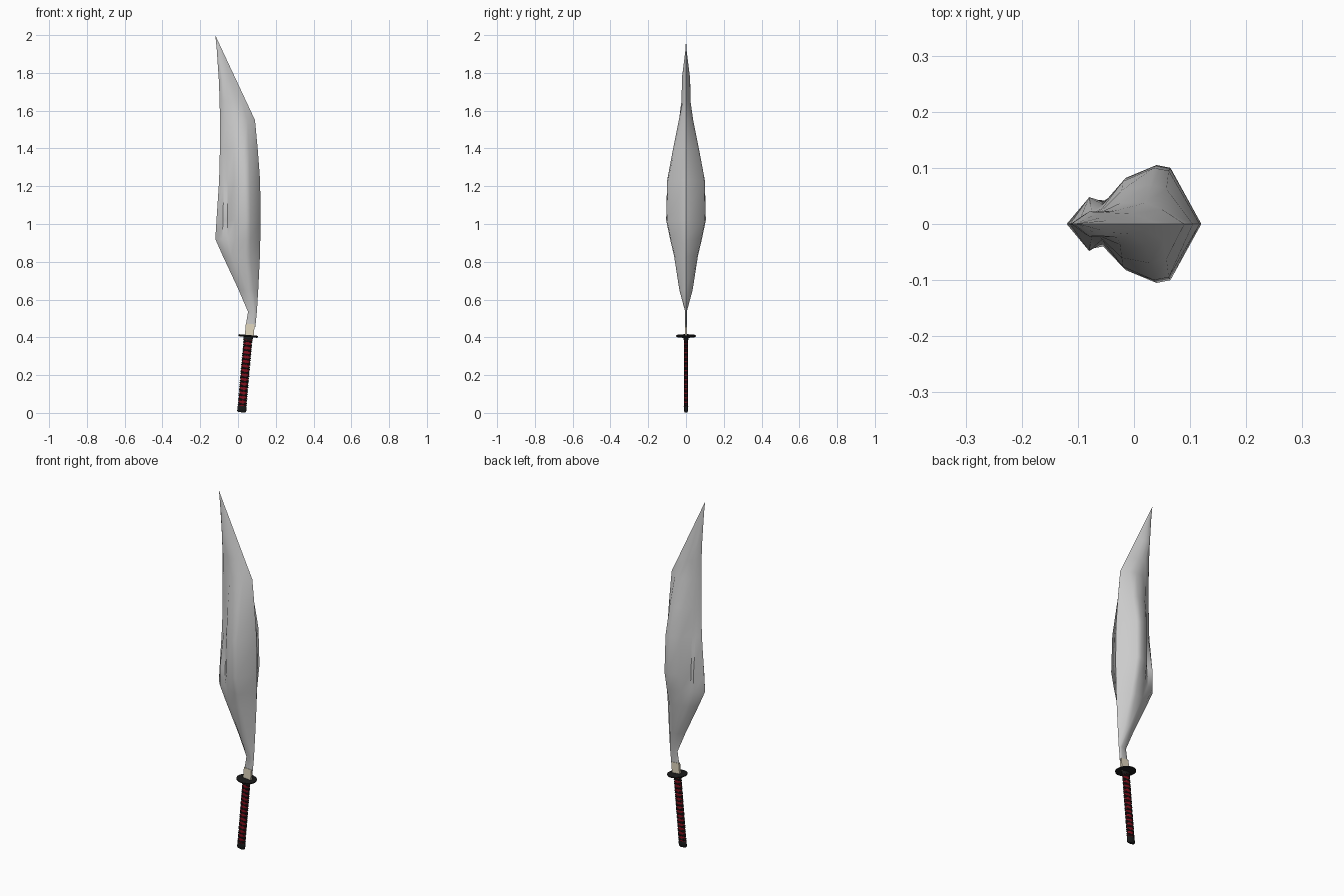
import bpy, bmesh, math
from mathutils import Matrix, Vector

if "Cube" in bpy.data.objects:
    bpy.data.objects.remove(bpy.data.objects["Cube"])


def material(name, color):
    m = bpy.data.materials.new(name)
    m.diffuse_color = (*color, 1)
    m.use_nodes = True
    m.node_tree.nodes["Principled BSDF"].inputs["Base Color"].default_value = m.diffuse_color
    return m


BLACK = material("black", (0.01, 0.01, 0.01))
RED = material("dark red", (0.22, 0.005, 0.012))
CREAM = material("cream", (0.75, 0.68, 0.52))

# The grip leans toward +x; local z runs along the grip
LEAN = Matrix.Translation((0.019, 0, 0.003)) @ Matrix.Rotation(math.radians(5), 4, 'Y')


def finish(bm, name, mat=None, matrix=None, angle=40):
    bmesh.ops.remove_doubles(bm, verts=bm.verts, dist=1e-5)
    bmesh.ops.recalc_face_normals(bm, faces=bm.faces)
    me = bpy.data.meshes.new(name)
    bm.to_mesh(me)
    bm.free()
    me.shade_smooth()
    me.set_sharp_from_angle(angle=math.radians(angle))
    if mat:
        me.materials.append(mat)
    ob = bpy.data.objects.new(name, me)
    bpy.context.collection.objects.link(ob)
    if matrix:
        ob.matrix_world = matrix


def loft(bm, rings):
    rows = [[bm.verts.new(p) for p in r] for r in rings]
    n = len(rows[0])
    for a, b in zip(rows, rows[1:]):
        for i in range(n):
            j = (i + 1) % n
            bm.faces.new((a[i], a[j], b[j], b[i]))
    bm.faces.new(rows[0])
    bm.faces.new(rows[-1])


def ellipse(rx, ry, z, n=24):
    return [(rx * math.cos(2 * math.pi * i / n), ry * math.sin(2 * math.pi * i / n), z)
            for i in range(n)]


def round_part(name, mat, profile, n=24):
    bm = bmesh.new()
    loft(bm, [ellipse(rx, ry, z, n) for rx, ry, z in profile])
    finish(bm, name, mat, LEAN)


def thin(z, left, right, half):
    return (z, left, right, [(left + (right - left) * k / 6, half) for k in range(1, 6)])


# Blade sections: height, left edge, right edge, then (x, half thickness)
sections = [
    thin(0.455, 0.04, 0.092, 0.004),
    thin(0.535, 0.053, 0.1, 0.004),
    (0.65, 0.004, 0.107, [(.018, .012), (.032, .025), (.045, .032), (.06, .035), (.082, .027)]),
    (0.83, -.08, 0.116, [(-.055, .03), (-.035, .04), (-.01, .055), (.04, .063), (.065, .058)]),
    (0.92, -.12, 0.118, [(-.082, .045), (-.055, .04), (-.015, .068), (.04, .084), (.065, .08)]),
    (1.02, -.114, 0.12, [(-.08, .048), (-.056, .035), (-.015, .082), (.04, .105), (.065, .1)]),
    (1.23, -.1, 0.117, [(-.075, .02), (-.057, .028), (-.02, .076), (.035, .1), (.062, .095)]),
    (1.39, -.096, 0.105, [(-.08, .016), (-.06, .024), (-.022, .06), (.03, .07), (.058, .062)]),
    (1.55, -.096, 0.09, [(-.08, .018), (-.058, .023), (-.025, .037), (.02, .038), (.05, .026)]),
    (1.65, -.097, 0.043, [(-.08, .021), (-.055, .023), (-.03, .024), (-.005, .018), (.02, .01)]),
    (1.77, -.102, -.013, [(-.09, .016), (-.08, .022), (-.06, .021), (-.045, .015), (-.03, .008)]),
    thin(1.93, -.113, -.088, 0.002),
    thin(2.0, -.12, -.12, 0),
]
bm = bmesh.new()
loft(bm, [[(l, 0, z)] + [(x, -h, z) for x, h in pts] + [(r, 0, z)]
          + [(x, h, z) for x, h in reversed(pts)] for z, l, r, pts in sections[:-1]])
# close the blade to its point
bm.faces.ensure_lookup_table()
bmesh.ops.delete(bm, geom=[bm.faces[-1]], context='FACES_ONLY')
tip = bm.verts.new((-0.12, 0, 2.0))
for e in [e for e in bm.edges if len(e.link_faces) == 1]:
    bm.faces.new((*e.verts, tip))
finish(bm, "blade", angle=50)

# Collar between guard and blade
bm = bmesh.new()
bmesh.ops.create_cube(bm, size=1, matrix=Matrix.Translation((0.005, 0, 0.435))
                      @ Matrix.Diagonal((0.047, 0.013, 0.07, 1)))
finish(bm, "collar", CREAM, LEAN)

# Guard disc, grip core and end caps
round_part("guard", BLACK, [(.047, .047, .4), (.053, .052, .403), (.053, .052, .408), (.047, .047, .411)], 32)
round_part("grip_core", RED, [(.021, .0095, .02), (.0215, .0095, .39)])
round_part("grip_top_ring", BLACK, [(.025, .012, .385), (.025, .012, .4)])
round_part("pommel", BLACK, [(.019, .007, 0), (.024, .011, .006), (.024, .012, .03), (.022, .011, .034)])

# Crossed cord wrapping around the grip
bm = bmesh.new()
count, sides, seg = 15, 6, 24
for k in range(count):
    z0 = 0.044 + k * 0.0238
    for slope in (-0.22, 0.22):
        grid = []
        for i in range(seg):
            a = 2 * math.pi * i / seg
            ring = []
            for j in range(sides):
                b = 2 * math.pi * j / sides
                d = 0.0022 * math.cos(b)
                x = (0.0225 + d) * math.cos(a)
                y = (0.0098 + d * 0.7) * math.sin(a)
                ring.append(bm.verts.new((x, y, z0 + slope * x + 0.0036 * math.sin(b))))
            grid.append(ring)
        for i in range(seg):
            p, q = grid[i], grid[(i + 1) % seg]
            for j in range(sides):
                m = (j + 1) % sides
                bm.faces.new((p[j], q[j], q[m], p[m]))
me_mat = BLACK
bmesh.ops.recalc_face_normals(bm, faces=bm.faces)
me = bpy.data.meshes.new("grip_wrap")
bm.to_mesh(me)
bm.free()
me.shade_smooth()
me.materials.append(me_mat)
wrap = bpy.data.objects.new("grip_wrap", me)
bpy.context.collection.objects.link(wrap)
wrap.matrix_world = LEAN
